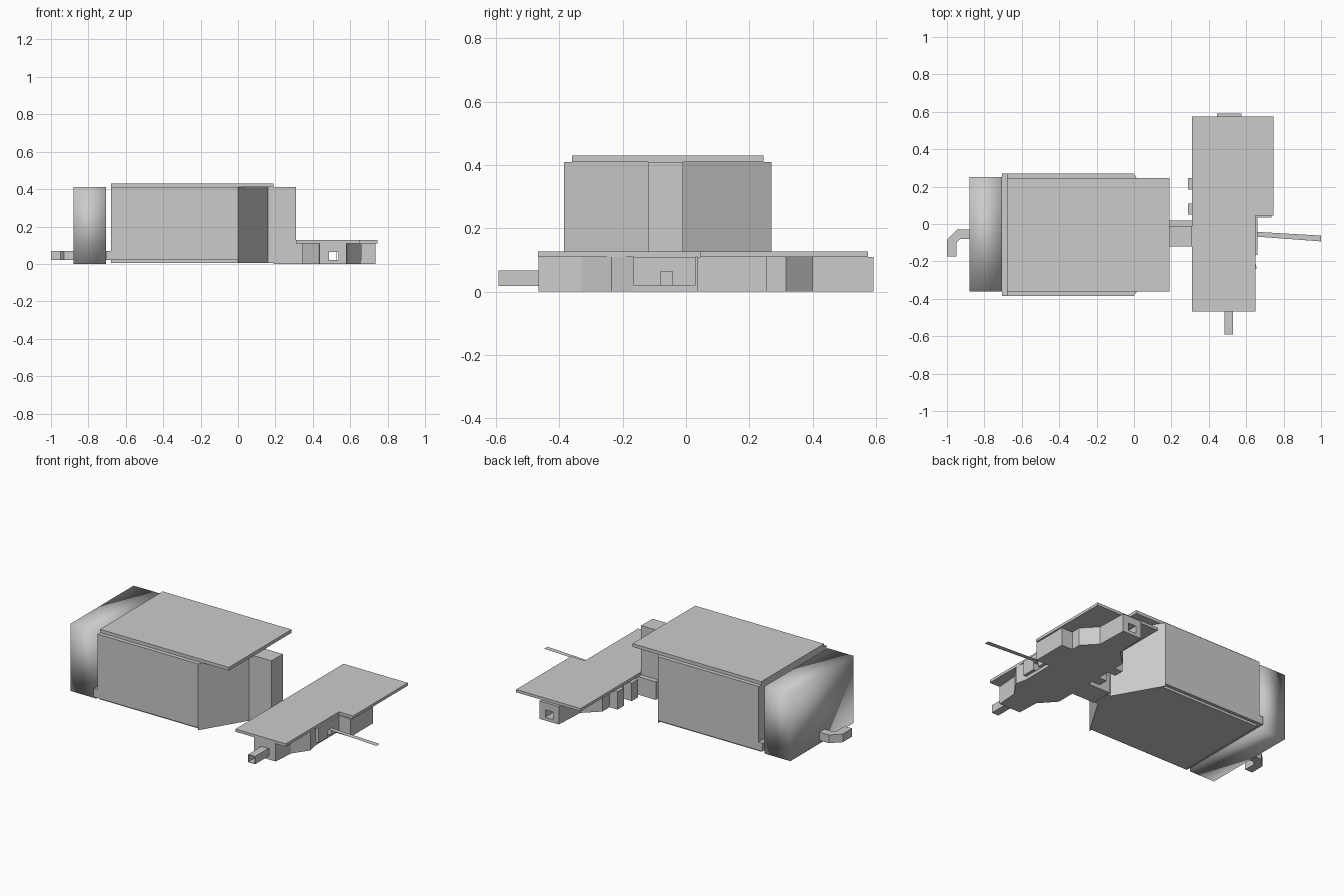
import bpy, bmesh

grey = bpy.data.materials.new("light_grey")
grey.diffuse_color = (0.6, 0.6, 0.6, 1)


def make(name, bm):
    bmesh.ops.recalc_face_normals(bm, faces=bm.faces)
    me = bpy.data.meshes.new(name)
    bm.to_mesh(me)
    bm.free()
    ob = bpy.data.objects.new(name, me)
    bpy.context.collection.objects.link(ob)
    me.materials.append(grey)
    return ob


def prism(name, pts, z0, z1):
    """Extrude a plan outline from z0 to z1."""
    bm = bmesh.new()
    f = bm.faces.new([bm.verts.new((x, y, z0)) for x, y in pts])
    r = bmesh.ops.extrude_face_region(bm, geom=[f])
    for v in r["geom"]:
        if isinstance(v, bmesh.types.BMVert):
            v.co.z = z1
    return make(name, bm)


def box(name, x0, x1, y0, y1, z0, z1):
    return prism(name, [(x0, y0), (x1, y0), (x1, y1), (x0, y1)], z0, z1)


def cut(ob, cutter):
    m = ob.modifiers.new("cut", "BOOLEAN")
    m.operation = "DIFFERENCE"
    m.solver = "EXACT"
    m.object = cutter
    cutter.hide_render = True
    cutter.hide_set(True)


# main body: floor, hull with tapered end, side panels, roof
box("body_floor", -0.705, 0, -0.385, 0.27, 0.02, 0.07)
prism("body_hull", [(-0.68, -0.365), (0, -0.365), (0, -0.385), (0.16, -0.12),
                    (0.31, -0.12), (0.31, -0.01), (0.16, -0.01), (0, 0.27),
                    (0, 0.25), (-0.68, 0.25)], 0.005, 0.41)
for name, y0, y1 in (("front", -0.385, -0.36), ("back", 0.245, 0.27)):
    box(name + "_side_panel", -0.68, 0, y0, y1, 0.07, 0.41)
box("roof", -0.68, 0.19, -0.36, 0.245, 0.41, 0.43)

# smooth shaded end cap
cap = box("end_cap", -0.88, -0.705, -0.36, 0.25, 0.0, 0.41)
for p in cap.data.polygons:
    p.use_smooth = True

# hook at the left end
prism("hook", [(-0.88, -0.03), (-0.945, -0.03), (-1.0, -0.085), (-1.0, -0.175),
               (-0.95, -0.175), (-0.95, -0.1), (-0.93, -0.08), (-0.88, -0.08)],
      0.02, 0.07)

# cross chassis under the deck
chassis = prism("chassis", [
    (0.435, -0.465), (0.58, -0.465), (0.59, -0.33), (0.655, -0.235),
    (0.64, -0.165), (0.64, 0.035), (0.735, 0.035), (0.735, 0.255),
    (0.66, 0.255), (0.66, 0.315), (0.58, 0.40), (0.575, 0.57),
    (0.575, 0.592), (0.445, 0.592), (0.435, 0.40), (0.345, 0.315),
    (0.345, -0.235), (0.43, -0.33)], 0.0, 0.11)
side_block = box("side_block", 0.63, 0.66, -0.165, 0.03, 0.02, 0.11)
tunnel = box("tunnel_cutter", 0.483, 0.536, -0.7, 0.7, 0.02, 0.066)
pocket = box("pocket_cutter", 0.6, 0.7, -0.08, -0.042, 0.02, 0.064)
cut(chassis, tunnel)
cut(chassis, pocket)
cut(side_block, pocket)

# deck plate
prism("deck", [(0.31, -0.467), (0.65, -0.467), (0.65, 0.045), (0.745, 0.045),
               (0.745, 0.575), (0.31, 0.575)], 0.11, 0.127)

# tabs and neck joining the body
for i, y in enumerate((0.05, 0.185)):
    box("tab_%d" % i, 0.29, 0.35, y, y + 0.06, 0.0, 0.11)
box("neck", 0.19, 0.35, -0.12, 0.02, 0.0, 0.11)

# hollow square tube at the front
tube = box("front_tube", 0.483, 0.53, -0.592, -0.465, 0.018, 0.066)
tube_hole = box("tube_cutter", 0.486, 0.527, -0.7, -0.4, 0.021, 0.063)
cut(tube, tube_hole)

# flat antenna strip
bm = bmesh.new()
bm.faces.new([bm.verts.new((x, y, 0.065)) for x, y in
              ((0.62, -0.065), (1.0, -0.093), (1.0, -0.062), (0.62, -0.04))])
make("antenna_strip", bm)
